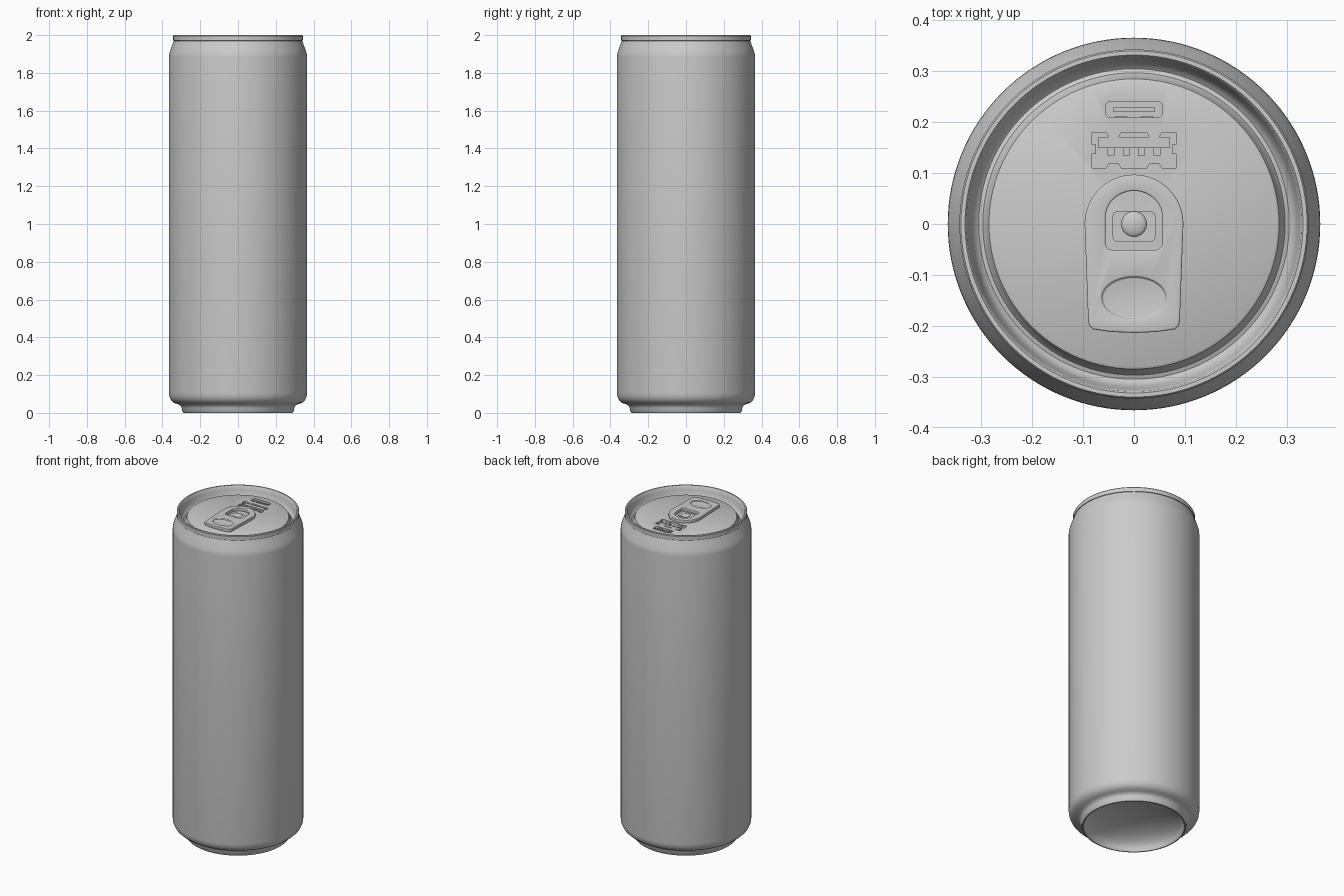
import bpy, bmesh
from math import sin, cos, pi, radians

old = bpy.data.objects.get("Cube")
if old:
    bpy.data.objects.remove(old, do_unlink=True)

GREY = (0.6, 0.6, 0.6, 1)
metal = bpy.data.materials.new("grey_metal")
metal.use_nodes = True
metal.diffuse_color = GREY
metal.node_tree.nodes["Principled BSDF"].inputs["Base Color"].default_value = GREY
PANEL = 1.965


def finish(name, bm):
    bmesh.ops.recalc_face_normals(bm, faces=bm.faces)
    mesh = bpy.data.meshes.new(name)
    bm.to_mesh(mesh)
    bm.free()
    mesh.materials.append(metal)
    ob = bpy.data.objects.new(name, mesh)
    bpy.context.collection.objects.link(ob)
    return ob


def activate(ob):
    bpy.ops.object.select_all(action='DESELECT')
    ob.select_set(True)
    bpy.context.view_layer.objects.active = ob


def smooth(ob, angle=35):
    activate(ob)
    bpy.ops.object.shade_smooth_by_angle(angle=radians(angle))


def lathe(name, profile, steps=128):
    bm = bmesh.new()
    vs = [bm.verts.new((r, 0, z)) for r, z in profile]
    edges = [bm.edges.new(p) for p in zip(vs, vs[1:])]
    bmesh.ops.spin(bm, geom=vs + edges, cent=(0, 0, 0), axis=(0, 0, 1),
                   angle=2 * pi, steps=steps)
    bmesh.ops.remove_doubles(bm, verts=bm.verts, dist=1e-5)
    return finish(name, bm)


def prism(name, outline, z0, z1):
    bm = bmesh.new()
    face = bm.faces.new([bm.verts.new((x, y, z0)) for x, y in outline])
    top = bmesh.ops.extrude_face_region(bm, geom=[face])["geom"]
    bmesh.ops.translate(bm, vec=(0, 0, z1 - z0),
                        verts=[v for v in top if isinstance(v, bmesh.types.BMVert)])
    return finish(name, bm)


def arc(cx, cy, rx, ry, a0, a1, n):
    angles = [radians(a0 + (a1 - a0) * i / n) for i in range(n + 1)]
    return [(cx + rx * cos(a), cy + ry * sin(a)) for a in angles]


def rounded(cx, cy, hw, hh, r, n=6):
    pts = []
    for i, (sx, sy) in enumerate([(1, 1), (-1, 1), (-1, -1), (1, -1)]):
        pts += arc(cx + sx * (hw - r), cy + sy * (hh - r), r, r, 90 * i, 90 * i + 90, n)
    return pts


def box(name, cx, cy, hw, hh, z0, z1):
    return prism(name, [(cx - hw, cy - hh), (cx + hw, cy - hh),
                        (cx + hw, cy + hh), (cx - hw, cy + hh)], z0, z1)


def cut(ob, cutter):
    mod = ob.modifiers.new("cut", 'BOOLEAN')
    mod.operation, mod.solver, mod.object = 'DIFFERENCE', 'EXACT', cutter
    activate(ob)
    bpy.ops.object.modifier_apply(modifier=mod.name)
    bpy.data.objects.remove(cutter, do_unlink=True)


def soften(ob, width):
    mod = ob.modifiers.new("soft_edges", 'BEVEL')
    mod.width, mod.segments, mod.angle_limit = width, 3, radians(50)
    activate(ob)
    bpy.ops.object.modifier_apply(modifier=mod.name)


# Can body: domed base, foot, straight wall and neck
dome = [(0.28 * sin(pi / 2 * i / 10), 0.004 + 0.10 * cos(pi / 2 * i / 10)) for i in range(11)]
body = lathe("can_body", dome + [
    (0.283, 0), (0.289, 0), (0.294, 0.006), (0.298, 0.025), (0.303, 0.037),
    (0.313, 0.044), (0.328, 0.049), (0.343, 0.056), (0.355, 0.068),
    (0.363, 0.084), (0.366, 0.105), (0.366, 1.885), (0.365, 1.897),
    (0.361, 1.912), (0.350, 1.943), (0.345, 1.957), (0.341, 1.969)])
smooth(body)

# Lid: seamed rim, countersink groove and centre panel
lid = lathe("lid", [
    (0, 1.86), (0.31, 1.86), (0.335, 1.94), (0.335, 1.969), (0.343, 1.971),
    (0.343, 1.996), (0.340, 2), (0.332, 2), (0.329, 1.997), (0.325, 1.975),
    (0.319, 1.950), (0.313, 1.937), (0.305, 1.931), (0.297, 1.934),
    (0.291, 1.943), (0.288, 1.955), (0.285, 1.962), (0.280, PANEL), (0, PANEL)])
FLOOR = PANEL - 0.03
cut(lid, prism("small_port_cutter", rounded(0, 0.225, 0.06, 0.02, 0.014), FLOOR, 1.99))
cut(lid, box("large_port_cutter", 0, 0.145, 0.083, 0.035, FLOOR, 1.99))
smooth(lid)

# Small port: lining ring and tongue
ring = prism("small_port_lining", rounded(0, 0.225, 0.06, 0.02, 0.014), FLOOR, PANEL + 0.002)
cut(ring, prism("lining_cutter", rounded(0, 0.225, 0.056, 0.016, 0.011), FLOOR - 0.01, 1.99))
smooth(ring)
box("small_port_tongue", 0, 0.225, 0.041, 0.004, FLOOR, PANEL - 0.004)
for s in (-1, 1):
    box("small_port_clip", s * 0.026, 0.209, 0.011, 0.003, FLOOR, PANEL - 0.002)

# Large port: tongue, contacts and spring clips
box("large_port_tongue", 0, 0.160, 0.070, 0.011, FLOOR, PANEL - 0.003)
for x in (-0.045, -0.015, 0.015, 0.045):
    box("large_port_contact", x, 0.142, 0.007, 0.007, FLOOR, PANEL - 0.008)
for s in (-1, 1):
    box("side_clip", s * 0.079, 0.147, 0.004, 0.009, FLOOR, PANEL)
    for y, d in ((0.110, 1), (0.180, -1)):
        x = s * 0.040
        prism("spring_clip", [(x - 0.015, y), (x - 0.010, y + d * 0.009),
                              (x + 0.010, y + d * 0.009), (x + 0.015, y)], FLOOR, PANEL - 0.001)

# Pull tab with arched opening and finger dimple
side = [(0.090, -0.190), (0.088, -0.200), (0.080, -0.207), (0.045, -0.212)]
outline = (arc(0, 0, 0.097, 0.097, 0, 180, 32) + [(-x, y) for x, y in side]
           + [(0, -0.214)] + side[::-1])
TAB = PANEL + 0.018
tab = prism("pull_tab", outline, PANEL - 0.002, TAB)
hole = (arc(0, 0.012, 0.056, 0.053, 0, 180, 24) + arc(-0.042, -0.037, 0.014, 0.014, 180, 270, 6)
        + arc(0.042, -0.037, 0.014, 0.014, 270, 360, 6))
cut(tab, prism("opening_cutter", hole, PANEL - 0.02, 2.0))
cut(tab, prism("dimple_cutter", arc(0, -0.145, 0.063, 0.041, 0, 352.5, 47), TAB - 0.007, 2.0))
soften(tab, 0.004)
smooth(tab, 40)

# Tongue inside the opening, with its rivet
smooth(prism("tab_tongue", rounded(0, -0.005, 0.042, 0.030, 0.010), PANEL - 0.002, PANEL + 0.004))
rivet = [(0.025 * cos(pi / 2 * i / 8), PANEL + 0.003 + 0.009 * sin(pi / 2 * i / 8)) for i in range(9)]
smooth(lathe("rivet", rivet, 32))
